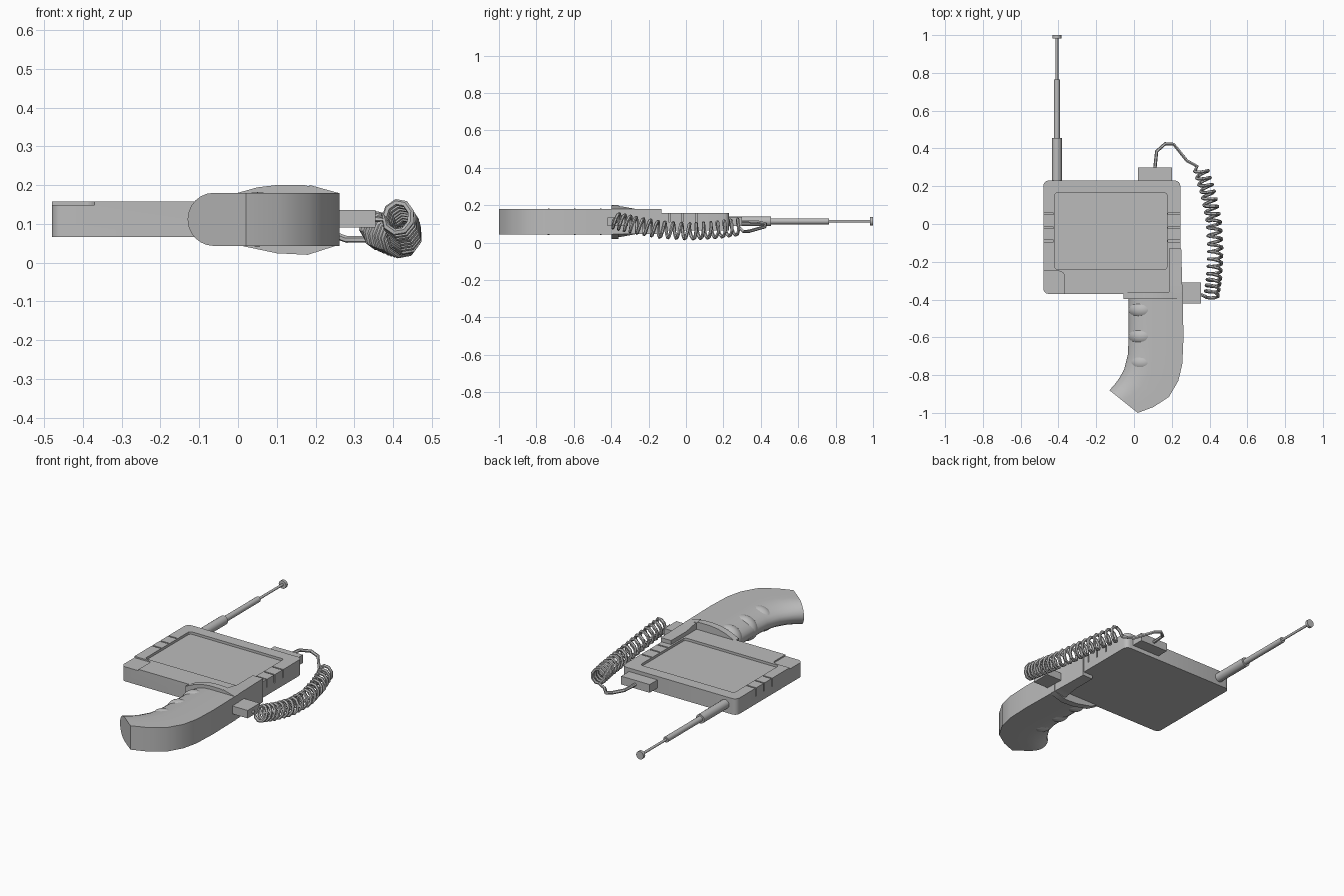
import bpy, bmesh, math
from mathutils import Vector, Matrix

if "Cube" in bpy.data.objects:
    bpy.data.objects.remove(bpy.data.objects["Cube"])

grey = bpy.data.materials.new("plain grey")
grey.use_nodes = True
grey.diffuse_color = (0.5, 0.5, 0.5, 1)
grey.node_tree.nodes["Principled BSDF"].inputs["Base Color"].default_value = (0.5, 0.5, 0.5, 1)


def finish(name, bm, smooth=True):
    bmesh.ops.recalc_face_normals(bm, faces=bm.faces)
    mesh = bpy.data.meshes.new(name)
    bm.to_mesh(mesh)
    bm.free()
    mesh.materials.append(grey)
    ob = bpy.data.objects.new(name, mesh)
    bpy.context.collection.objects.link(ob)
    if smooth:
        bpy.ops.object.select_all(action='DESELECT')
        ob.select_set(True)
        bpy.context.view_layer.objects.active = ob
        bpy.ops.object.shade_smooth_by_angle(angle=math.radians(35))
    return ob


def add_box(bm, lo, hi, r=0):
    """Box with optionally rounded upright edges."""
    lo, hi = Vector(lo), Vector(hi)
    mat = Matrix.Translation((lo + hi) / 2) @ Matrix.Diagonal((*(hi - lo), 1))
    verts = bmesh.ops.create_cube(bm, size=1, matrix=mat)["verts"]
    if r:
        edges = {e for v in verts for e in v.link_edges
                 if abs(e.verts[0].co.z - e.verts[1].co.z) > 1e-4}
        bmesh.ops.bevel(bm, geom=list(edges), offset=r, segments=4,
                        profile=0.5, affect='EDGES')


def box(name, lo, hi, r=0):
    bm = bmesh.new()
    add_box(bm, lo, hi, r)
    return finish(name, bm)


def loft(name, sections):
    """Skin closed rings of equal length and cap the ends."""
    bm = bmesh.new()
    rings = [[bm.verts.new(p) for p in s] for s in sections]
    n = len(rings[0])
    for a, b in zip(rings, rings[1:]):
        for i in range(n):
            bm.faces.new((a[i], a[(i + 1) % n], b[(i + 1) % n], b[i]))
    bm.faces.new(rings[0])
    bm.faces.new(rings[-1])
    return finish(name, bm)


# Flat case, with screen recess, side slits and a lowered corner cut in
TOP = 0.157
case = box("case", (-0.48, -0.37, 0.066), (0.245, 0.23, TOP), 0.028)
bm = bmesh.new()
add_box(bm, (-0.42, -0.24, TOP - 0.014), (0.175, 0.165, 0.3), 0.015)
add_box(bm, (-0.6, -0.5, TOP - 0.008), (-0.37, -0.25, 0.3), 0.025)
for y in (-0.09, -0.02, 0.055):
    add_box(bm, (-0.6, y - 0.004, 0.11), (-0.425, y + 0.004, 0.3))
    add_box(bm, (0.18, y - 0.004, 0.11), (0.4, y + 0.004, 0.3))
cutter = finish("case_cutter", bm, False)
cutter.hide_render = True
mod = case.modifiers.new("cuts", 'BOOLEAN')
mod.operation = 'DIFFERENCE'
mod.solver = 'EXACT'
mod.object = cutter
bpy.context.view_layer.objects.active = case
bpy.ops.object.modifier_apply(modifier="cuts")
bpy.data.objects.remove(cutter)

# Curved grip: rounded inner side, square outer side
MID, HALF = 0.1115, 0.0685
stations = [((-0.028, -0.39), (0.258, -0.39)), ((-0.028, -0.58), (0.262, -0.6)),
            ((-0.032, -0.69), (0.256, -0.74)), ((-0.052, -0.77), (0.235, -0.83)),
            ((-0.08, -0.82), (0.185, -0.915)), ((-0.105, -0.853), (0.105, -0.968)),
            ((-0.13, -0.88), (0.02, -1.0))]
profile = [(1, -1), (0.7, -1)]
for k in range(13):
    a = math.pi * (0.5 + k / 12)
    profile.append((0.45 + 0.45 * math.cos(a), -math.sin(a)))
profile += [(0.7, 1), (1, 1)]
sections = []
for left, right in stations:
    l, r = Vector(left), Vector(right)
    sections.append([(*l.lerp(r, t), MID + HALF * h) for t, h in profile])
loft("grip", sections)

# Finger pads along the grip
for i in range(3):
    bm = bmesh.new()
    bmesh.ops.create_uvsphere(
        bm, u_segments=24, v_segments=16, radius=1,
        matrix=Matrix.Translation((0.05, -0.455 - 0.14 * i, MID))
        @ Matrix.Diagonal((0.08, 0.058, 0.07, 1)))
    finish(f"finger_pad_{i + 1}", bm)

# Swollen collar between grip and case
outline = [(-0.055, 0.075), (-0.055, 0.155), (0, 0.18), (0.05, 0.194), (0.1, 0.2),
           (0.17, 0.2), (0.258, 0.18), (0.258, 0.045), (0.18, 0.02),
           (0.1, 0.024), (0, 0.045)]
loft("collar", [[(x, y, z) for x, z in outline] for y in (-0.398, -0.36)])

# Side rail that tapers from the collar along the case
loft("side_rail", [[(0.185, y, 0.045 - s), (0.185, y, 0.18 + s),
                    (x, y, 0.18), (x, y, 0.045)]
                   for y, s, x in ((-0.398, 0.02, 0.258), (-0.34, 0.013, 0.256),
                                   (-0.27, 0, 0.254), (-0.13, 0, 0.25))])

# Cable sockets
box("rear_socket", (0.02, 0.22, 0.09), (0.2, 0.30, 0.137))
box("side_socket", (0.25, -0.42, 0.09), (0.355, -0.31, 0.135))

# Telescopic aerial
for name, r, y0, y1 in (("aerial_base", 0.026, 0.22, 0.455),
                        ("aerial_middle", 0.016, 0.45, 0.765),
                        ("aerial_tip", 0.007, 0.76, 0.985),
                        ("aerial_knob", 0.023, 0.983, 1.0)):
    bm = bmesh.new()
    bmesh.ops.create_cone(
        bm, cap_ends=True, segments=16, radius1=r, radius2=r, depth=y1 - y0,
        matrix=Matrix.Translation((-0.408, (y0 + y1) / 2, 0.114))
        @ Matrix.Rotation(math.pi / 2, 4, 'X'))
    finish(name, bm)

# Coiled cable: a helix around a bent spine, with a lead at each end
spine = [Vector(p) for p in ((0.355, 0.29, 0.085), (0.395, 0.16, 0.068),
                             (0.422, 0.02, 0.06), (0.432, -0.14, 0.07),
                             (0.425, -0.28, 0.095), (0.41, -0.39, 0.12))]
TURNS, STEPS = 18, 9
path = [Vector(p) for p in ((0.11, 0.29, 0.113), (0.12, 0.385, 0.11), (0.165, 0.425, 0.1),
                            (0.21, 0.422, 0.085), (0.28, 0.335, 0.06), (0.335, 0.305, 0.06))]
total = TURNS * STEPS
for i in range(total + 1):
    f = i / total * (len(spine) - 1)
    k = min(int(f), len(spine) - 2)
    c = spine[k].lerp(spine[k + 1], f - k)
    along = (spine[k + 1] - spine[k]).normalized()
    side = along.cross(Vector((0, 0, 1))).normalized()
    a = 2 * math.pi * i / STEPS
    path.append(c + 0.036 * math.cos(a) * side + 0.042 * math.sin(a) * side.cross(along))
path += [Vector((0.38, -0.385, 0.112)), Vector((0.345, -0.37, 0.112))]

curve = bpy.data.curves.new("cable_path", 'CURVE')
curve.dimensions = '3D'
curve.bevel_depth = 0.009
curve.bevel_resolution = 1
curve.use_fill_caps = True
line = curve.splines.new('POLY')
line.points.add(len(path) - 1)
for point, co in zip(line.points, path):
    point.co = (*co, 1)
temp = bpy.data.objects.new("cable_path", curve)
bpy.context.collection.objects.link(temp)
bpy.context.view_layer.update()
mesh = bpy.data.meshes.new_from_object(temp.evaluated_get(bpy.context.evaluated_depsgraph_get()))
bm = bmesh.new()
bm.from_mesh(mesh)
bpy.data.objects.remove(temp)
bpy.data.meshes.remove(mesh)
finish("coiled_cable", bm)
